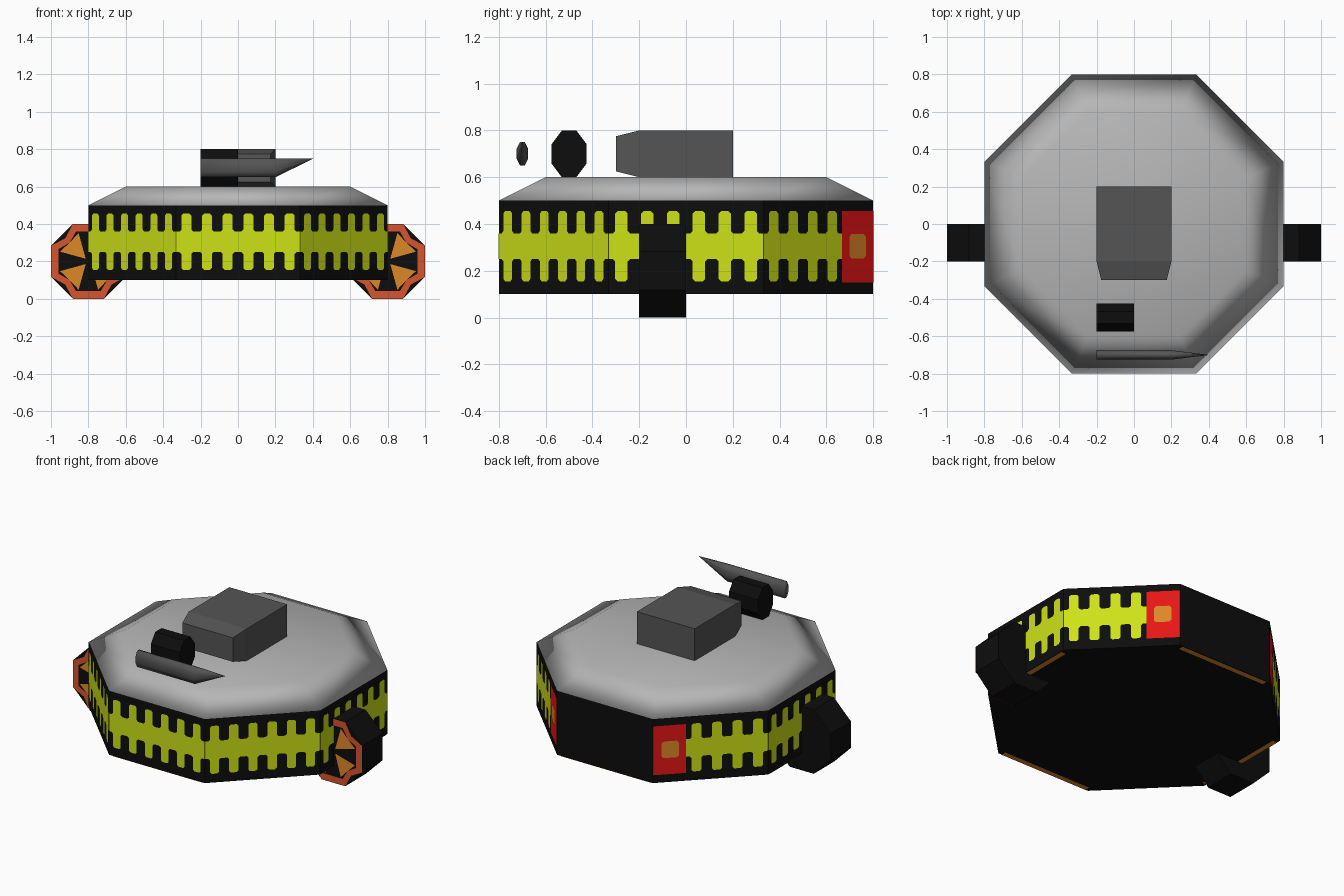
import bpy, bmesh, math
from mathutils import Vector

cube = bpy.data.objects.get("Cube")
if cube:
    bpy.data.objects.remove(cube, do_unlink=True)


def material(name, rgb):
    m = bpy.data.materials.new(name)
    m.use_nodes = True
    m.diffuse_color = (*rgb, 1)
    bsdf = next(n for n in m.node_tree.nodes if n.type == 'BSDF_PRINCIPLED')
    bsdf.inputs["Base Color"].default_value = (*rgb, 1)
    bsdf.inputs["Roughness"].default_value = 0.8
    return m


BLACK = material("black", (0.004, 0.004, 0.004))
GREY = material("light grey", (0.47, 0.47, 0.47))
DARK = material("dark grey", (0.09, 0.09, 0.09))
YELLOW = material("lime yellow", (0.62, 0.76, 0.008))
RED = material("red", (0.80, 0.008, 0.008))
ORANGE = material("orange", (0.72, 0.25, 0.02))
RUST = material("rust orange", (0.66, 0.09, 0.028))


def finish(name, bm, mat, smooth=False):
    mesh = bpy.data.meshes.new(name)
    bm.to_mesh(mesh)
    bm.free()
    mesh.materials.append(mat)
    obj = bpy.data.objects.new(name, mesh)
    bpy.context.collection.objects.link(obj)
    for p in mesh.polygons:
        p.use_smooth = smooth
    return obj


def loft(name, rings, mat, smooth=False):
    """Closed solid through equal-sized rings of points."""
    bm = bmesh.new()
    loops = [[bm.verts.new(p) for p in ring] for ring in rings]
    n = len(loops[0])
    for a, b in zip(loops, loops[1:]):
        for i in range(n):
            j = (i + 1) % n
            bm.faces.new((a[i], a[j], b[j], b[i]))
    bm.faces.new(loops[0])
    bm.faces.new(loops[-1])
    bmesh.ops.remove_doubles(bm, verts=bm.verts, dist=1e-5)
    bmesh.ops.recalc_face_normals(bm, faces=bm.faces)
    return finish(name, bm, mat, smooth)


def plate(name, shapes, place, normal, mat):
    """Flat painted shapes: 2D outlines mapped into space, facing normal."""
    bm = bmesh.new()
    for pts in shapes:
        f = bm.faces.new([bm.verts.new(place(u, v)) for u, v in pts])
        f.normal_update()
        if f.normal.dot(Vector(normal)) < 0:
            f.normal_flip()
    return finish(name, bm, mat)


def octagon(ra, rb):
    """Flat-sided octagon points with the given half extents."""
    c = math.cos(math.pi / 8)
    return [(ra / c * math.cos(math.radians(22.5 + 45 * k)),
             rb / c * math.sin(math.radians(22.5 + 45 * k))) for k in range(8)]


def rect(u0, u1, v0, v1, c=0.0):
    if not c:
        return [(u0, v0), (u1, v0), (u1, v1), (u0, v1)]
    return [(u0 + c, v0), (u1 - c, v0), (u1, v0 + c), (u1, v1 - c),
            (u1 - c, v1), (u0 + c, v1), (u0, v1 - c), (u0, v0 + c)]


# Octagonal hull and its sloped roof
A = 0.8
H = A * math.tan(math.pi / 8)
loft("hull", [[(x, y, z) for x, y in octagon(A, A)] for z in (0.1, 0.5)], BLACK)
loft("roof", [[(x, y, z) for x, y in octagon(r, r)]
              for r, z in ((A, 0.5), (0.6, 0.6))], GREY, True)


# Toothed yellow bands and red lamps on the hull walls
def toothed_band(u0, u1):
    n = max(1, round((u1 - u0) / 0.11))
    p, c = (u1 - u0) / n, 0.01
    top = [(u0, 0.36)]
    for i in range(n):
        a, b = u0 + (i + 0.26) * p, u0 + (i + 0.74) * p
        top += [(a - c, 0.36), (a, 0.36 + c), (a, 0.455 - c), (a + c, 0.455),
                (b - c, 0.455), (b, 0.455 - c), (b, 0.36 + c), (b + c, 0.36)]
    top.append((u1, 0.36))
    return top + [(u, 0.61 - v) for u, v in reversed(top)]


def wall(angle, lift):
    a = math.radians(angle)
    n = (math.cos(a), math.sin(a), 0)
    d = A + lift
    return (lambda u, v: (n[0] * d - n[1] * u, n[1] * d + n[0] * u, v)), n


SPLIT = 0.141
bands = {0: (-H, H), 45: (-H, SPLIT), 135: (-SPLIT, H), 180: (-H, H),
         225: (-H, H), 270: (-H, H), 315: (-H, H)}
for angle, (u0, u1) in bands.items():
    place, n = wall(angle, 0.002)
    plate(f"band_{angle}", [toothed_band(u0, u1)], place, n, YELLOW)

for side, angle, s in (("left", 45, 1), ("right", 135, -1)):
    place, n = wall(angle, 0.003)
    lo, hi = sorted((s * SPLIT, s * H))
    plate(f"tail_lamp_{side}", [rect(lo, hi, 0.15, 0.455)], place, n, RED)
    place, n = wall(angle, 0.005)
    plate(f"tail_lamp_centre_{side}",
          [rect(s * 0.233 - 0.05, s * 0.233 + 0.05, 0.253, 0.357, 0.012)],
          place, n, ORANGE)

# Orange strips under the four straight hull edges
for k in range(4):
    a = math.pi / 2 * k
    plate(f"underside_strip_{k}", [rect(-0.31, 0.31, A - 0.035, A - 0.002)],
          lambda u, v: (math.cos(a) * v - math.sin(a) * u,
                        math.sin(a) * v + math.cos(a) * u, 0.097),
          (0, 0, -1), ORANGE)


# Wheels with a painted front face
def polar(r, deg):
    return (r * math.cos(math.radians(deg)), r * math.sin(math.radians(deg)))


rim, wedges = [], []
inner, outer = 0.172, 0.2165
for k in range(4):
    d = 90 * k
    # straight segment, then a notched diagonal segment
    rim.append([polar(outer, d - 22.5), polar(outer, d + 22.5),
                polar(inner, d + 22.5), polar(inner, d - 22.5)])
    rim.append([polar(outer, d + 22.5), polar(0.175, d + 45),
                polar(outer, d + 67.5), polar(inner, d + 67.5),
                polar(0.142, d + 45), polar(inner, d + 22.5)])
    wedges.append([polar(0.02, d + 45), polar(0.16, d + 19),
                   polar(0.142, d + 45), polar(0.16, d + 71)])

for side, cx in (("left", 0.8), ("right", -0.8)):
    loft(f"wheel_{side}", [[(cx + x, y, 0.2 + z) for x, z in octagon(0.2, 0.2)]
                           for y in (-0.2, 0.0)], BLACK)
    on_face = lambda u, v: (cx + u, -0.203, 0.2 + v)
    plate(f"wheel_rim_{side}", rim, on_face, (0, -1, 0), RUST)
    plate(f"wheel_wedges_{side}", wedges, on_face, (0, -1, 0), ORANGE)

# Turret block with a tapered nose
loft("turret", [[(x, y, 0.7 + z) for x, z in rect(-w, w, -h, h)]
                for y, w, h in ((0.2, 0.2, 0.1), (-0.2, 0.2, 0.1),
                                (-0.3, 0.175, 0.075))], DARK)

# Drum lying across the front
loft("drum", [[(x, -0.5 + y, 0.7 + z) for y, z in octagon(0.075, 0.1)]
              for x in (-0.2, 0.0)], BLACK)

# Flattened spike, its top edge running straight out to the tip
ring = octagon(0.025, 0.05)
loft("spike", [[(x, -0.7 + y * s, 0.75 + (z - 0.05) * s) for y, z in ring]
               for x, s in ((-0.2, 1), (0.2, 1), (0.4, 0.02))], DARK, True)
